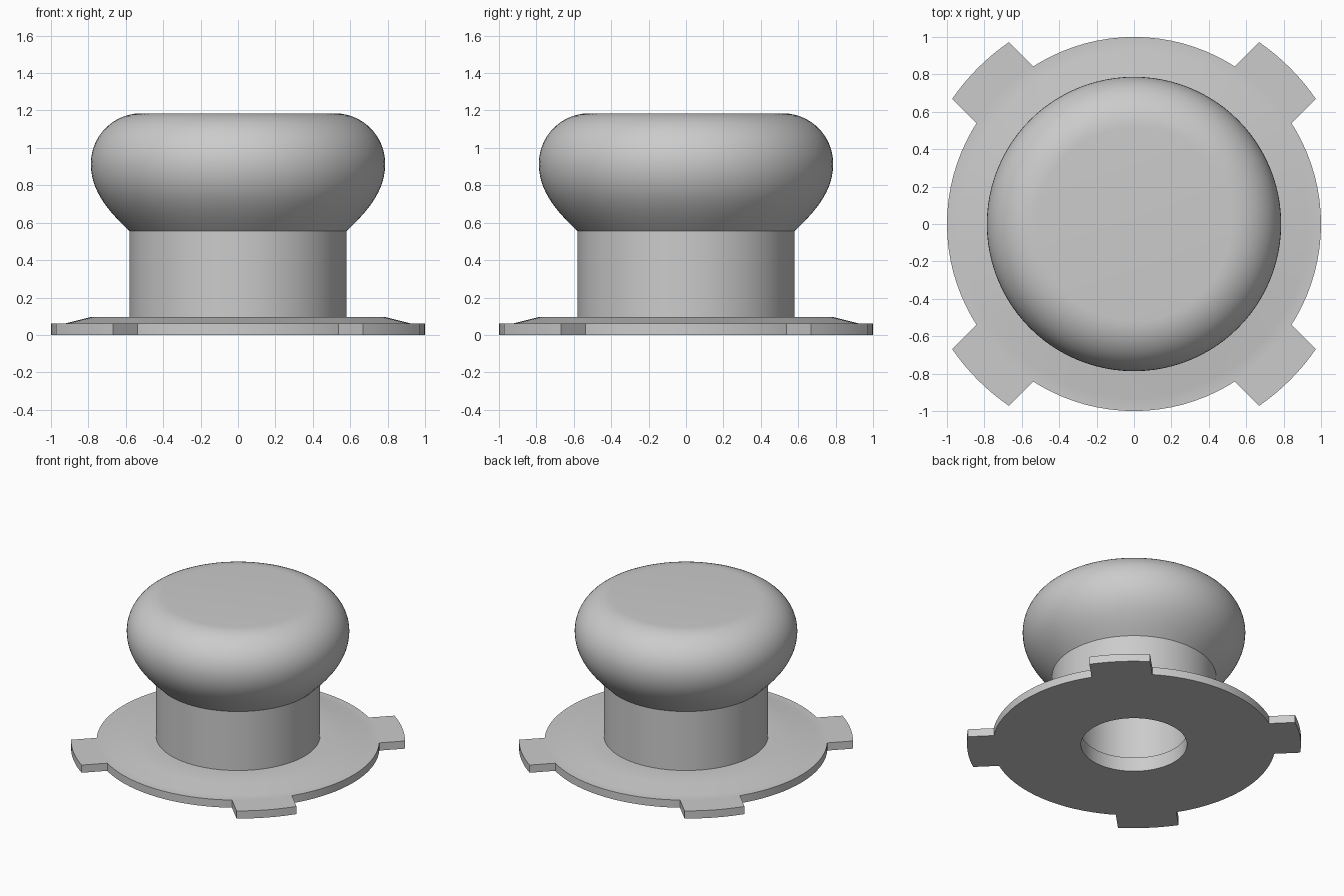
import bpy, bmesh
from math import sin, cos, asin, pi, radians

cube = bpy.data.objects.get("Cube")
if cube:
    bpy.data.objects.remove(cube)

SEGMENTS = 96
grey = bpy.data.materials.new("plain grey")
grey.use_nodes = True
colour = (0.6, 0.6, 0.6, 1)
grey.diffuse_color = colour
grey.node_tree.nodes["Principled BSDF"].inputs["Base Color"].default_value = colour


def finish(name, bm, angle):
    """Turn a bmesh into a smooth-shaded object with sharp creases."""
    bmesh.ops.remove_doubles(bm, verts=bm.verts, dist=1e-5)
    bmesh.ops.recalc_face_normals(bm, faces=bm.faces)
    mesh = bpy.data.meshes.new(name)
    bm.to_mesh(mesh)
    bm.free()
    mesh.materials.append(grey)
    obj = bpy.data.objects.new(name, mesh)
    bpy.context.collection.objects.link(obj)
    bpy.ops.object.select_all(action='DESELECT')
    obj.select_set(True)
    bpy.context.view_layer.objects.active = obj
    bpy.ops.object.shade_smooth_by_angle(angle=radians(angle))
    return obj


def lathe(name, profile, angle=30):
    """Spin a (radius, height) profile around the z axis."""
    bm = bmesh.new()
    verts = [bm.verts.new((r, 0, z)) for r, z in profile]
    edges = [bm.edges.new(pair) for pair in zip(verts, verts[1:])]
    bmesh.ops.spin(bm, geom=verts + edges, cent=(0, 0, 0), axis=(0, 0, 1),
                   angle=2 * pi, steps=SEGMENTS, use_merge=True)
    return finish(name, bm, angle)


def bezier(a, b, c, d, steps=14):
    pts = []
    for i in range(steps + 1):
        t = i / steps
        w = ((1 - t)**3, 3 * t * (1 - t)**2, 3 * t * t * (1 - t), t**3)
        pts.append(tuple(sum(k * p[n] for k, p in zip(w, (a, b, c, d)))
                         for n in (0, 1)))
    return pts


# Knob body: blind bore, neck and rounded cap in one skin
swell = bezier((0.58, 0.555), (0.68, 0.65), (0.787, 0.76), (0.787, 0.915))
shoulder = [(0.517 + 0.27 * cos(a), 0.915 + 0.27 * sin(a))
            for a in (i * pi / 28 for i in range(1, 15))]
lathe("knob", [(0.58, 0.095)] + swell + shoulder + [(0, 1.185)], 25)

# Base flange with bevelled top and the bore through it
lathe("base_flange", [(0, 0.55), (0.4, 0.55), (0.4, 0.11), (0.375, 0.11),
                      (0.375, 0), (1, 0), (1, 0.06), (0.93, 0.06),
                      (0.79, 0.095), (0.58, 0.095)])


# Four locking tabs on the diagonals
def tab(name, heading, inner=0.995, outer=1.18, half_width=0.215, top=0.06):
    outline = []
    for radius, direction in ((inner, 1), (outer, -1)):
        spread = asin(half_width / radius) * direction
        for i in range(9):
            a = heading + spread * (i / 4 - 1)
            outline.append((radius * cos(a), radius * sin(a), 0))
    bm = bmesh.new()
    face = bm.faces.new([bm.verts.new(p) for p in outline])
    lifted = bmesh.ops.extrude_face_region(bm, geom=[face], use_keep_orig=True)
    for v in lifted["geom"]:
        if isinstance(v, bmesh.types.BMVert):
            v.co.z = top
    finish(name, bm, 30)


for i, side in enumerate(("back_left", "back_right", "front_right", "front_left")):
    tab("tab_" + side, pi / 4 + i * pi / 2)
